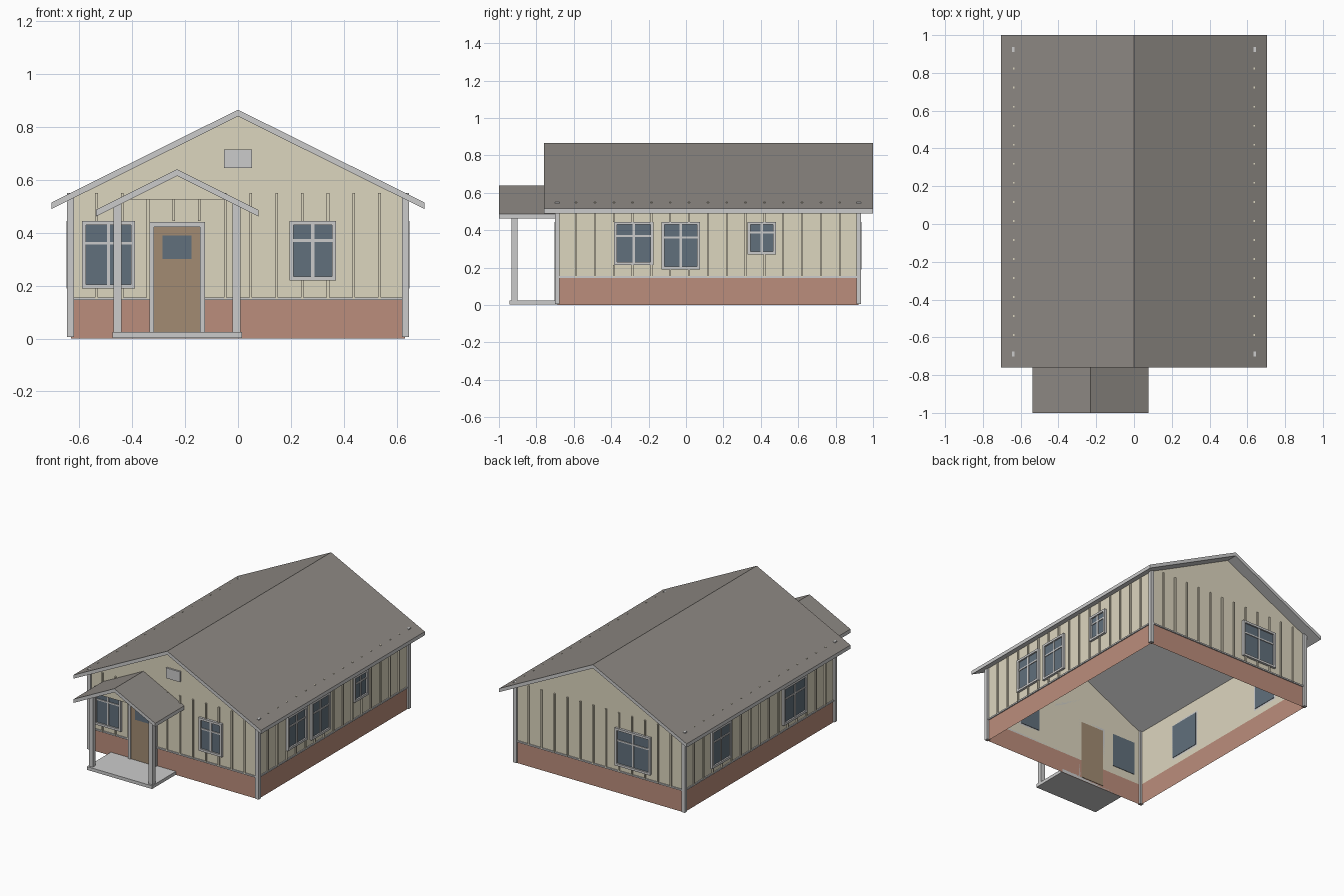
import bpy, bmesh

if "Cube" in bpy.data.objects:
    bpy.data.objects.remove(bpy.data.objects["Cube"])


def material(name, rgb):
    m = bpy.data.materials.new(name)
    m.diffuse_color = (*rgb, 1)
    m.use_nodes = True
    m.node_tree.nodes["Principled BSDF"].inputs["Base Color"].default_value = m.diffuse_color
    return m


CREAM = material("cream siding", (0.72, 0.67, 0.52))
BRICK = material("brick", (0.50, 0.27, 0.20))
WOOD = material("door wood", (0.36, 0.26, 0.17))
GLASS = material("window glass", (0.12, 0.16, 0.20))
ROOFING = material("roofing", (0.27, 0.25, 0.23))
TRIM = material("trim grey", (0.55, 0.55, 0.56))

X, YF, YB = 0.632, -0.688, 0.923      # wall planes
RIDGE, SLOPE, THICK = 0.865, 0.497, 0.025


def finish(name, bm, *mats):
    me = bpy.data.meshes.new(name)
    bm.normal_update()
    bm.to_mesh(me)
    bm.free()
    for m in mats:
        me.materials.append(m)
    ob = bpy.data.objects.new(name, me)
    bpy.context.collection.objects.link(ob)
    return ob


def boxes(name, corner_pairs, mat):
    """One object made of axis-aligned boxes given by opposite corners."""
    bm = bmesh.new()
    for a, b in corner_pairs:
        vs = bmesh.ops.create_cube(bm, size=1)["verts"]
        for v in vs:
            v.co = [(p + q) / 2 + c * abs(q - p) for p, q, c in zip(a, b, v.co)]
    return finish(name, bm, mat)


def prism(name, profile, y0, y1, *mats):
    """Extrude an x-z profile along y."""
    bm = bmesh.new()
    f = bm.faces.new([bm.verts.new((x, y0, z)) for x, z in profile])
    ext = bmesh.ops.extrude_face_region(bm, geom=[f])["geom"]
    for v in ext:
        if isinstance(v, bmesh.types.BMVert):
            v.co.y = y1
    bmesh.ops.recalc_face_normals(bm, faces=bm.faces)
    bm.normal_update()
    if len(mats) > 1:
        for f in bm.faces:
            f.material_index = 1 if f.normal.z > 0.3 else 0
    return finish(name, bm, *mats)


def gable_roof(name, cx, half, ridge, slope, y0, y1):
    drop = half * slope
    prism(name, [(cx - half, ridge - drop), (cx, ridge), (cx + half, ridge - drop),
                 (cx + half, ridge - drop - THICK), (cx, ridge - THICK),
                 (cx - half, ridge - drop - THICK)], y0, y1, TRIM, ROOFING)


def on_wall(side, u, z, d):
    """Wall coordinates (along, height, outward) to world."""
    return {"front": (u, YF - d, z), "back": (u, YB + d, z),
            "right": (X + d, u, z), "left": (-X - d, u, z)}[side]


def wall_box(side, u0, u1, z0, z1, d0, d1):
    return on_wall(side, u0, z0, d0), on_wall(side, u1, z1, d1)


def frame(side, u0, u1, z0, z1, w, depth, bottom=True):
    parts = [(u0, u0 + w, z0, z1), (u1 - w, u1, z0, z1), (u0 + w, u1 - w, z1 - w, z1)]
    if bottom:
        parts.append((u0 + w, u1 - w, z0, z0 + w))
    return [wall_box(side, *p, 0, depth) for p in parts]


# Open-bottomed wall shell: brick base band, siding above, gables at both ends
def wall_sheets(name, z0, z1, mat, gable):
    bm = bmesh.new()
    for y in (YF, YB):
        pts = [(-X, z0), (X, z0), (X, z1)] + ([(0, RIDGE - THICK)] if gable else []) + [(-X, z1)]
        pts = pts if y == YF else pts[::-1]
        bm.faces.new([bm.verts.new((px, y, pz)) for px, pz in pts])
    for s in (-1, 1):
        pts = [(YF, z0), (YB, z0), (YB, z1), (YF, z1)][::s]
        bm.faces.new([bm.verts.new((s * X, py, pz)) for py, pz in pts])
    finish(name, bm, mat)


LEDGE = 0.145
wall_sheets("brick_base", 0, LEDGE, BRICK, False)
wall_sheets("siding_walls", LEDGE, RIDGE - THICK - SLOPE * X, CREAM, True)

# Main roof
gable_roof("main_roof", 0, 0.705, RIDGE, SLOPE, -0.76, 1.0)

# Ledge on top of the brick, and corner boards
ends = {"front": (-X, X), "back": (-X, X), "left": (YF, YB), "right": (YF, YB)}
boxes("brick_ledge", [wall_box(s, *e, LEDGE, LEDGE + 0.01, 0, 0.007)
                      for s, e in ends.items()], TRIM)
boxes("corner_boards", [((sx * 0.62, y0, 0.005), (sx * 0.646, y1, 0.551))
                        for sx in (-1, 1)
                        for y0, y1 in ((-0.701, -0.676), (0.911, 0.936))], TRIM)

# Windows: side, extent along the wall, bottom, top
TOP = 0.445
windows = [("front", -0.59, -0.39, 0.19), ("front", 0.195, 0.37, 0.22),
           ("right", -0.385, -0.175, 0.215), ("right", -0.13, 0.075, 0.19),
           ("right", 0.33, 0.48, 0.27), ("left", -0.38, -0.13, 0.19),
           ("left", 0.43, 0.64, 0.19), ("back", -0.385, -0.12, 0.19)]
for i, (s, a, b, z) in enumerate(windows, 1):
    m, bar = (a + b) / 2, z + 0.67 * (TOP - z)
    boxes(f"window_frame_{i}", frame(s, a, b, z, TOP, 0.015, 0.016) + [
        wall_box(s, m - 0.006, m + 0.006, z + 0.015, TOP - 0.015, 0.002, 0.011),
        wall_box(s, a + 0.015, b - 0.015, bar - 0.005, bar + 0.005, 0.002, 0.011)], TRIM)
    boxes(f"window_glass_{i}",
          [wall_box(s, a + 0.012, b - 0.012, z + 0.012, TOP - 0.012, -0.003, 0.006)], GLASS)

# Front door with a small light
boxes("door_frame", frame("front", -0.335, -0.125, 0.022, 0.44, 0.018, 0.016, False), TRIM)
boxes("door", [wall_box("front", -0.318, -0.142, 0.022, 0.424, -0.003, 0.009)], WOOD)
boxes("door_glass", [wall_box("front", -0.285, -0.175, 0.30, 0.39, 0, 0.012)], GLASS)

# Gable vent
boxes("gable_vent", [wall_box("front", -0.052, 0.052, 0.645, 0.715, 0, 0.012)], TRIM)

# Vertical battens, broken around the openings
openings = windows + [("front", -0.335, -0.125, 0.0)]
strips = []
for s, (a, b) in ends.items():
    n = round((b - a) / 0.1)
    for k in range(1, n):
        u = a + (b - a) * k / n
        low = [o[3] for o in openings if o[0] == s and o[1] - 0.005 < u < o[2] + 0.005]
        spans = [(LEDGE + 0.005, low[0]), (TOP, 0.55)] if low else [(LEDGE + 0.005, 0.55)]
        strips += [wall_box(s, u - 0.005, u + 0.005, z0, z1, 0, 0.009)
                   for z0, z1 in spans if z1 > z0]
boxes("wall_battens", strips, CREAM)

# Porch: slab, posts, roof and gable infill
PX = -0.23
boxes("porch_slab", [((-0.475, -0.945, 0.002), (0.015, YF, 0.024))], TRIM)
boxes("porch_posts", [((PX + s * 0.21, -0.932, 0.02), (PX + s * 0.24, -0.902, 0.508))
                      for s in (-1, 1)], TRIM)
gable_roof("porch_roof", PX, 0.307, 0.64, 0.5, -1.0, YF)
prism("porch_gable", [(PX - 0.18, 0.525), (PX + 0.18, 0.525), (PX, 0.615)],
      -0.925, -0.91, CREAM)
